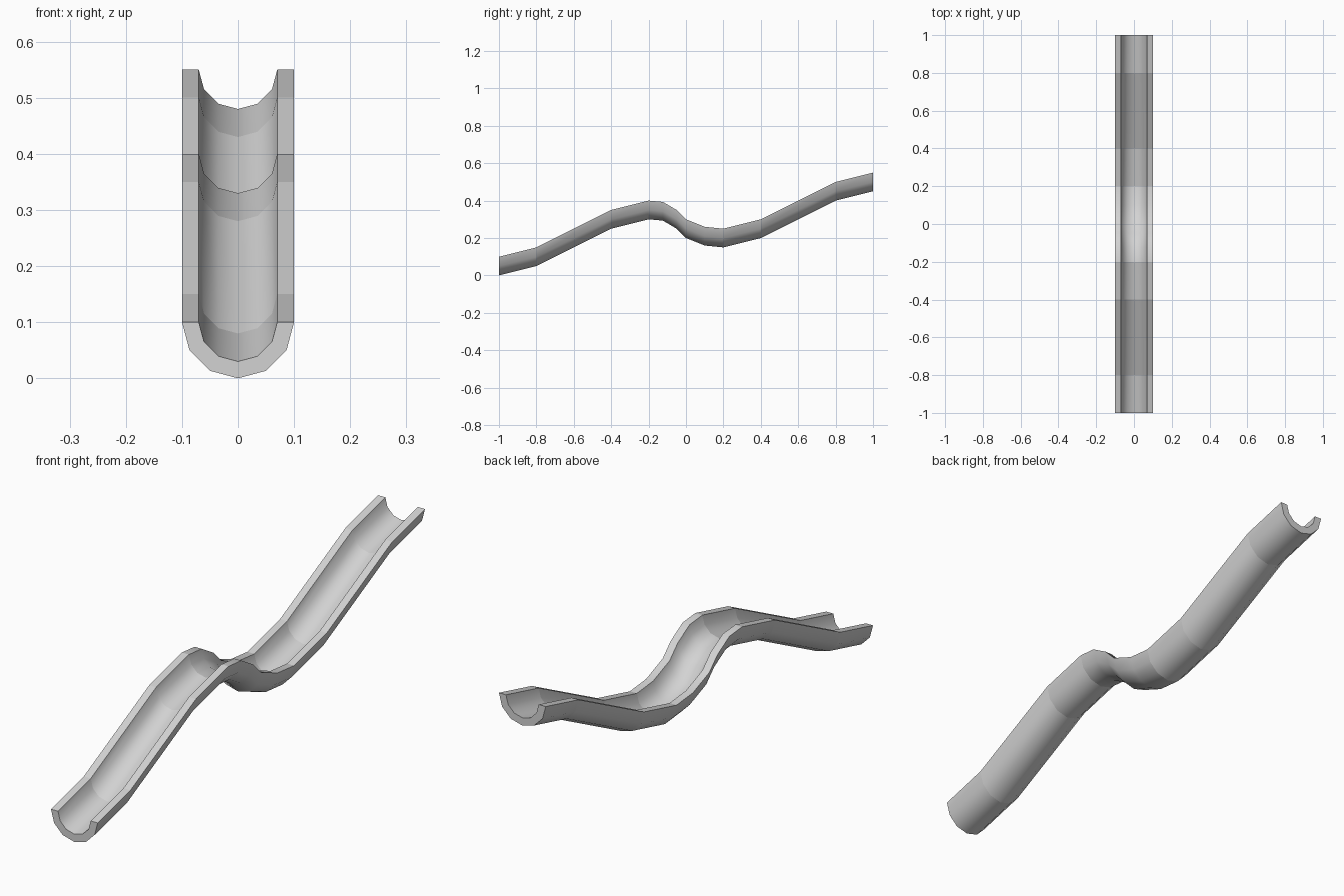
import bpy
import bmesh
from math import cos, sin, radians

cube = bpy.data.objects.get("Cube")
if cube:
    bpy.data.objects.remove(cube, do_unlink=True)

# Material
grey = bpy.data.materials.new("light_grey")
grey.use_nodes = True
colour = (0.65, 0.65, 0.65, 1)
grey.diffuse_color = colour
grey.node_tree.nodes["Principled BSDF"].inputs["Base Color"].default_value = colour

# Height of the rim along the length of the chute: (y, z)
PATH = [(-1, .1), (-.8, .15), (-.4, .35), (-.2, .4), (-.123, .393), (-.05, .35),
        (0, .3), (.1, .26), (.2, .25), (.4, .3), (.8, .5), (1, .55)]
OUTER, INNER, STEPS = 0.1, 0.07, 6


def half_circle(radius):
    """Lower half circle, from the -x rim to the +x rim."""
    angles = [radians(180 * i / STEPS) for i in range(STEPS + 1)]
    return [(-radius * cos(a), -radius * sin(a)) for a in angles]


# Closed gutter section: outer arc, then the inner arc back again
section = half_circle(OUTER) + half_circle(INNER)[::-1]
count = len(section)

# Upright sections joined along the path
bm = bmesh.new()
rings = [[bm.verts.new((x, y, z + rim)) for x, z in section] for y, rim in PATH]
for a, b in zip(rings, rings[1:]):
    for i in range(count):
        j = (i + 1) % count
        bm.faces.new((a[i], a[j], b[j], b[i]))

# End caps, one quad per wall facet
for ring in (rings[0], rings[-1]):
    for i in range(STEPS):
        bm.faces.new((ring[i], ring[i + 1], ring[-2 - i], ring[-1 - i]))
bmesh.ops.recalc_face_normals(bm, faces=bm.faces)

# Smooth walls, crisp rims and ends, crisp kinks between straight runs
for face in bm.faces:
    face.smooth = True
for edge in bm.edges:
    a, b = edge.verts
    kink = abs(a.co.y - b.co.y) < 1e-5 and abs(a.co.y) > 0.19
    if kink or edge.calc_face_angle(0) > radians(40):
        edge.smooth = False

mesh = bpy.data.meshes.new("wavy_chute")
bm.to_mesh(mesh)
bm.free()
mesh.materials.append(grey)
chute = bpy.data.objects.new("wavy_chute", mesh)
bpy.context.collection.objects.link(chute)
